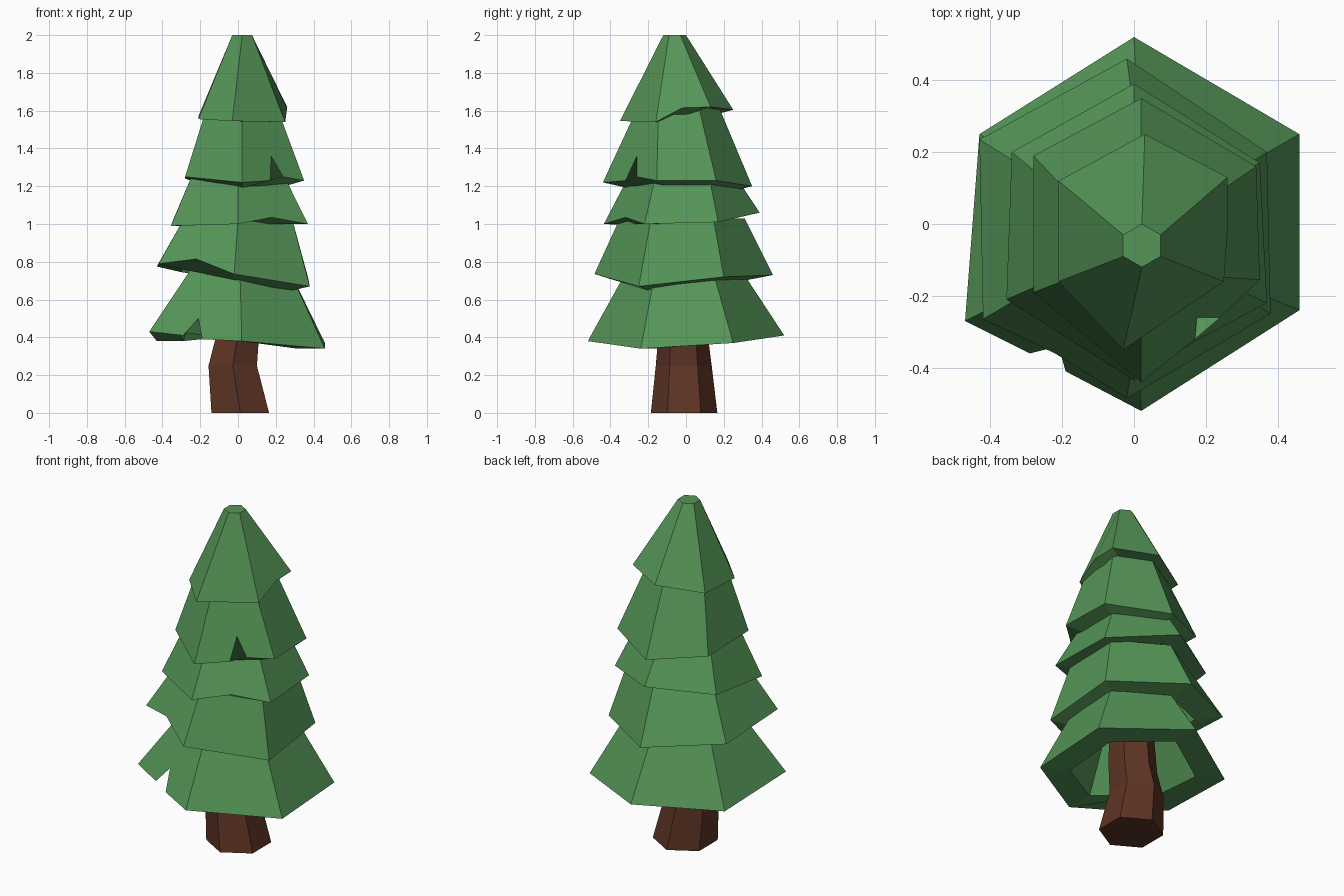
import bpy
import bmesh
from math import sin, cos, pi

cube = bpy.data.objects.get("Cube")
if cube:
    bpy.data.objects.remove(cube, do_unlink=True)


def make_material(name, rgb):
    mat = bpy.data.materials.new(name)
    mat.use_nodes = True
    color = (*rgb, 1.0)
    mat.diffuse_color = color
    bsdf = mat.node_tree.nodes["Principled BSDF"]
    bsdf.inputs["Base Color"].default_value = color
    bsdf.inputs["Roughness"].default_value = 0.9
    return mat


def hexagon(cx, cy, z, radius):
    """Six points, clockwise from the back corner."""
    return [(cx + radius * sin(i * pi / 3), cy + radius * cos(i * pi / 3), z)
            for i in range(6)]


def finish(bm, name, mat):
    bmesh.ops.recalc_face_normals(bm, faces=bm.faces)
    mesh = bpy.data.meshes.new(name)
    bm.to_mesh(mesh)
    bm.free()
    mesh.materials.append(mat)
    obj = bpy.data.objects.new(name, mesh)
    bpy.context.collection.objects.link(obj)
    return obj


def bridge(bm, lower, upper):
    """Join two six-cornered loops with flat sides."""
    for i in range(6):
        j = (i + 1) % 6
        bm.faces.new((lower[i], lower[j], upper[j], upper[i]))


def add_tier(name, rim, top, mat, notch_side=None, notch=(), drop=0.0):
    """Hollow skirt of needles with an uneven rim, optionally nicked on one side."""
    bm = bmesh.new()
    cx, cy, z_top, radius = top
    mid_x = sum(p[0] for p in rim) / 6
    mid_y = sum(p[1] for p in rim) / 6
    lip = 0.68
    outer = [bm.verts.new(p) for p in rim]
    upper = [bm.verts.new(p) for p in hexagon(*top)]
    inner = [bm.verts.new((mid_x + (x - mid_x) * lip,
                           mid_y + (y - mid_y) * lip, z - drop))
             for x, y, z in rim]
    ceiling = [bm.verts.new(p)
               for p in hexagon(cx, cy, z_top - 0.03, radius * 0.7)]
    nick = [bm.verts.new(p) for p in notch]
    # Outer slopes and underside lip share the same rim edge
    for i in range(6):
        j = (i + 1) % 6
        edge = [outer[i]] + (nick if i == notch_side else []) + [outer[j]]
        bm.faces.new(edge + [upper[j], upper[i]])
        bm.faces.new(edge[::-1] + [inner[i], inner[j]])
    bridge(bm, inner, ceiling)
    bm.faces.new(upper)
    bm.faces.new(ceiling)
    return finish(bm, name, mat)


green = make_material("needle green", (0.09, 0.30, 0.095))
brown = make_material("bark brown", (0.11, 0.034, 0.018))

# Trunk: bent six-sided column
bm = bmesh.new()
sections = [(0.012, -0.01, 0, 0.176), (-0.028, -0.012, 0.25, 0.148),
            (-0.005, -0.015, 0.39, 0.133), (0.01, -0.015, 0.7, 0.12)]
loops = [[bm.verts.new(p) for p in hexagon(*s)] for s in sections]
for low, high in zip(loops, loops[1:]):
    bridge(bm, low, high)
bm.faces.new(loops[0])
bm.faces.new(loops[-1])
finish(bm, "trunk", brown)

# Foliage tiers, from the ground up; rims run clockwise from the back corner
add_tier("bottom_tier",
         [(0, .52, .41), (.46, .25, .37), (.46, -.24, .34),
          (.02, -.52, .38), (-.47, -.27, .43), (-.43, .25, .38)],
         (.01, -.01, .76, .3), green, notch_side=3,
         notch=[(-.19, -.41, .39), (-.21, -.34, .5), (-.29, -.36, .41)])

add_tier("second_tier",
         [(-.02, .46, .73), (.37, .2, .72), (.38, -.25, .67),
          (-.02, -.485, .735), (-.42, -.265, .79), (-.43, .235, .775)],
         (0, -.02, 1.03, .33), green, notch_side=3,
         notch=[(-.22, -.36, .815)], drop=0.03)

add_tier("third_tier",
         [(0, .39, 1.06), (.35, .17, 1.01), (.37, -.22, 1),
          (0, -.435, 1), (-.355, -.21, .99), (-.34, .2, 1.03)],
         (0, -.02, 1.25, .285), green, notch_side=2,
         notch=[(.18, -.32, 1.035)])

add_tier("fourth_tier",
         [(.02, .35, 1.2), (.34, .16, 1.23), (.35, -.155, 1.23),
          (.02, -.44, 1.22), (-.28, -.19, 1.25), (-.28, .19, 1.24)],
         (.02, -.04, 1.63, .21), green, notch_side=2,
         notch=[(.24, -.26, 1.25), (.175, -.26, 1.36), (.17, -.32, 1.23)],
         drop=0.03)

add_tier("top_tier",
         [(.03, .25, 1.605), (.26, .13, 1.62), (.25, -.16, 1.54),
          (-.03, -.35, 1.545), (-.21, -.16, 1.555), (-.21, .12, 1.57)],
         (.022, -.06, 2, .06), green, notch_side=1,
         notch=[(.26, -.02, 1.615)])
